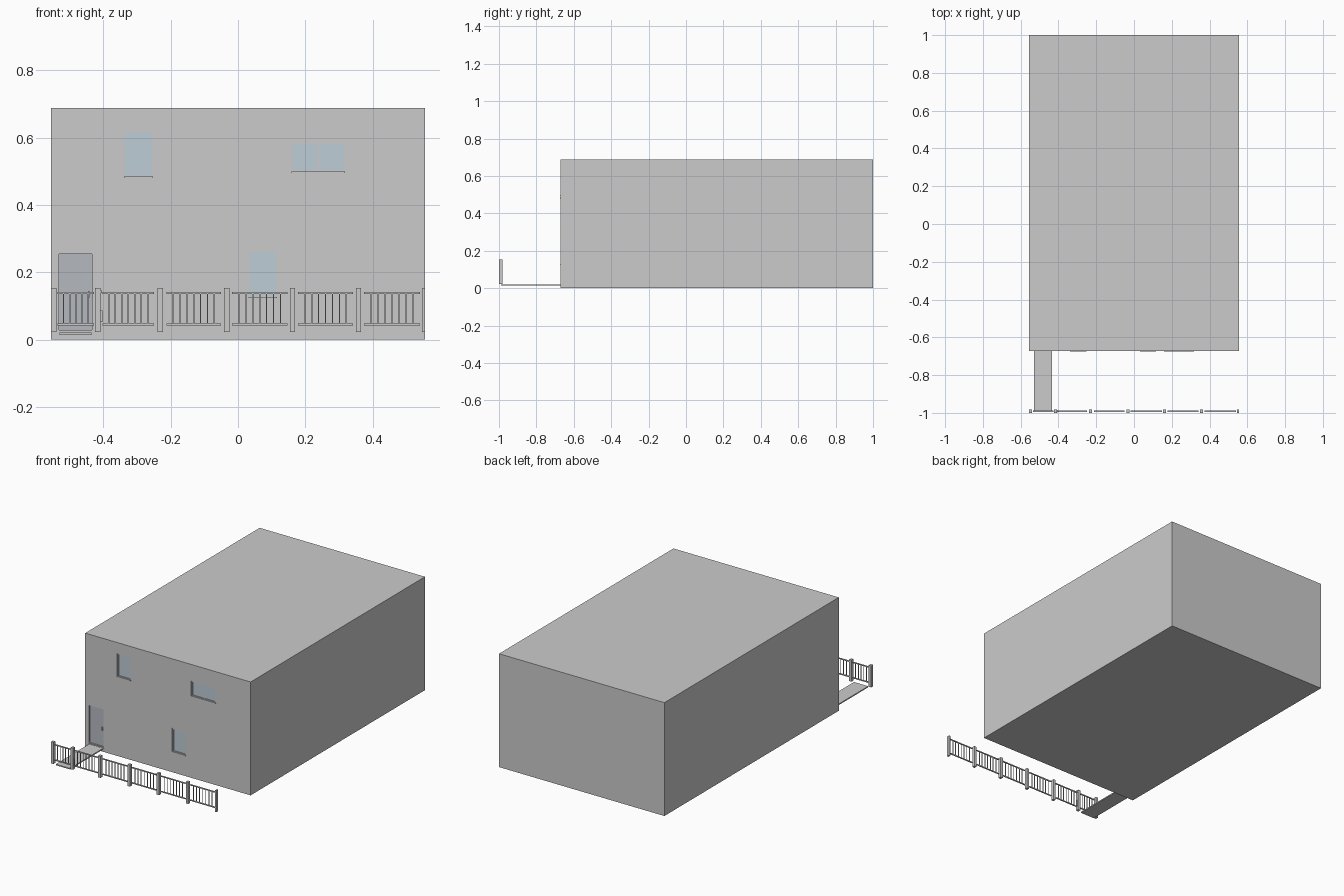
import bpy, bmesh
from mathutils import Matrix, Vector

if "Cube" in bpy.data.objects:
    bpy.data.objects.remove(bpy.data.objects["Cube"])

W, F, B = 0.555, -0.672, 1.0      # half width, front plane, back plane


def material(name, rgb):
    m = bpy.data.materials.new(name)
    m.diffuse_color = (*rgb, 1)
    m.use_nodes = True
    m.node_tree.nodes["Principled BSDF"].inputs["Base Color"].default_value = m.diffuse_color
    return m


GLASS = material("glass", (0.52, 0.61, 0.68))
DOOR = material("door_paint", (0.46, 0.49, 0.53))
BAND = material("slab_grey", (0.72, 0.72, 0.72))


def boxes(name, specs, mat=None):
    """One object from several (x0, x1, y0, y1, z0, z1) boxes."""
    bm = bmesh.new()
    for x0, x1, y0, y1, z0, z1 in specs:
        c = Vector((x0 + x1, y0 + y1, z0 + z1)) / 2
        s = Matrix.Diagonal((x1 - x0, y1 - y0, z1 - z0, 1))
        bmesh.ops.create_cube(bm, size=1, matrix=Matrix.Translation(c) @ s)
    me = bpy.data.meshes.new(name)
    bm.to_mesh(me)
    bm.free()
    ob = bpy.data.objects.new(name, me)
    bpy.context.collection.objects.link(ob)
    if mat:
        me.materials.append(mat)
    return ob


def cut(ob, name, specs):
    """Sink recesses into a storey and remove the cutter."""
    cutter = boxes(name, specs)
    cutter.hide_render = True
    mod = ob.modifiers.new("openings", 'BOOLEAN')
    mod.object, mod.operation, mod.solver = cutter, 'DIFFERENCE', 'EXACT'
    bpy.context.view_layer.objects.active = ob
    bpy.ops.object.modifier_apply(modifier=mod.name)
    bpy.data.objects.remove(cutter)


def frame(x0, x1, y0, y1, z0, z1, t):
    return [(x0, x0 + t, y0, y1, z0, z1), (x1 - t, x1, y0, y1, z0, z1),
            (x0 + t, x1 - t, y0, y1, z1 - t, z1), (x0 + t, x1 - t, y0, y1, z0, z0 + t)]


# House: slabs and storeys stacked flush
for name, z0, z1 in [("ground_slab", 0, 0.022), ("middle_slab", 0.358, 0.38), ("roof_slab", 0.668, 0.688)]:
    boxes(name, [(-W, W, F, B, z0, z1)], BAND)
lower = boxes("lower_storey", [(-W, W, F, B, 0.022, 0.358)])
upper = boxes("upper_storey", [(-W, W, F, B, 0.38, 0.668)])

# Openings: x0, x1, z0, z1
door = (-0.537, -0.428, 0.022, 0.261)
windows = {"lower_window": (0.027, 0.12, 0.123, 0.267),
           "upper_left_window": (-0.342, -0.248, 0.48, 0.622),
           "upper_right_window": (0.155, 0.322, 0.495, 0.588)}
DEPTH = 0.014


def recess(o, drop=0.0):
    return (o[0], o[1], F - 0.05, F + DEPTH, o[2] - drop, o[3])


cut(lower, "lower_cutter", [recess(door, 0.02), recess(windows["lower_window"])])
cut(upper, "upper_cutter", [recess(windows["upper_left_window"]), recess(windows["upper_right_window"])])

# Windows: frame, glass and projecting sill
for name, (x0, x1, z0, z1) in windows.items():
    parts = frame(x0, x1, F + 0.004, F + DEPTH, z0, z1, 0.007)
    if x1 - x0 > 0.12:
        xm = (x0 + x1) / 2
        parts.append((xm - 0.003, xm + 0.003, F + 0.004, F + DEPTH, z0 + 0.007, z1 - 0.007))
    boxes(name + "_frame", parts)
    boxes(name + "_glass", [(x0 + 0.006, x1 - 0.006, F + 0.008, F + DEPTH, z0 + 0.006, z1 - 0.006)], GLASS)
    boxes(name + "_sill", [(x0 + 0.004, x1 - 0.004, F - 0.003, F + 0.006, z0, z0 + 0.004)])

# Door: jamb frame, leaf, handle and threshold
x0, x1, z0, z1 = door
boxes("door_frame", frame(x0, x1, F + 0.003, F + DEPTH, z0, z1, 0.006))
boxes("door_leaf", [(x0 + 0.005, x1 - 0.005, F + 0.009, F + DEPTH, z0 + 0.005, z1 - 0.005)], DOOR)
boxes("door_handle", [(-0.446, -0.441, F + 0.001, F + 0.01, 0.125, 0.145)])

# Front path
boxes("front_path", [(-0.53, -0.435, -0.99, F, 0.014, 0.021)])

# Fence posts
PY0, PY1, RY = -1.0, -0.982, -0.991
posts = [-0.547, -0.416, -0.231, -0.033, 0.162, 0.358]
boxes("fence_posts", [(x - 0.008, x + 0.008, PY0, PY1, 0.023, 0.154) for x in posts]
      + [(0.546, 0.555, PY0, PY1, 0.023, 0.154)])


def railing(name, x0, x1, count):
    """Two rails with evenly spaced balusters."""
    rails = [(x0, x1, RY - 0.003, RY + 0.003, z, z + 0.006) for z in (0.042, 0.135)]
    step = (x1 - x0) / (count + 1)
    bars = [(x0 + step * i - 0.0017, x0 + step * i + 0.0017, RY - 0.0017, RY + 0.0017, 0.045, 0.138)
            for i in range(1, count + 1)]
    return boxes(name, rails + bars)


for i, (a, b) in enumerate([(-0.403, -0.249), (-0.213, -0.05), (-0.018, 0.147),
                            (0.178, 0.342), (0.374, 0.54)]):
    railing(f"fence_panel_{i + 1}", a, b, 7)

# Gate across the path, with its latch
railing("gate", -0.536, -0.427, 5)
boxes("gate_latch", [(-0.41, -0.403, RY - 0.004, RY + 0.004, 0.052, 0.086),
                     (-0.418, -0.404, RY - 0.006, RY + 0.006, 0.138, 0.146)])
